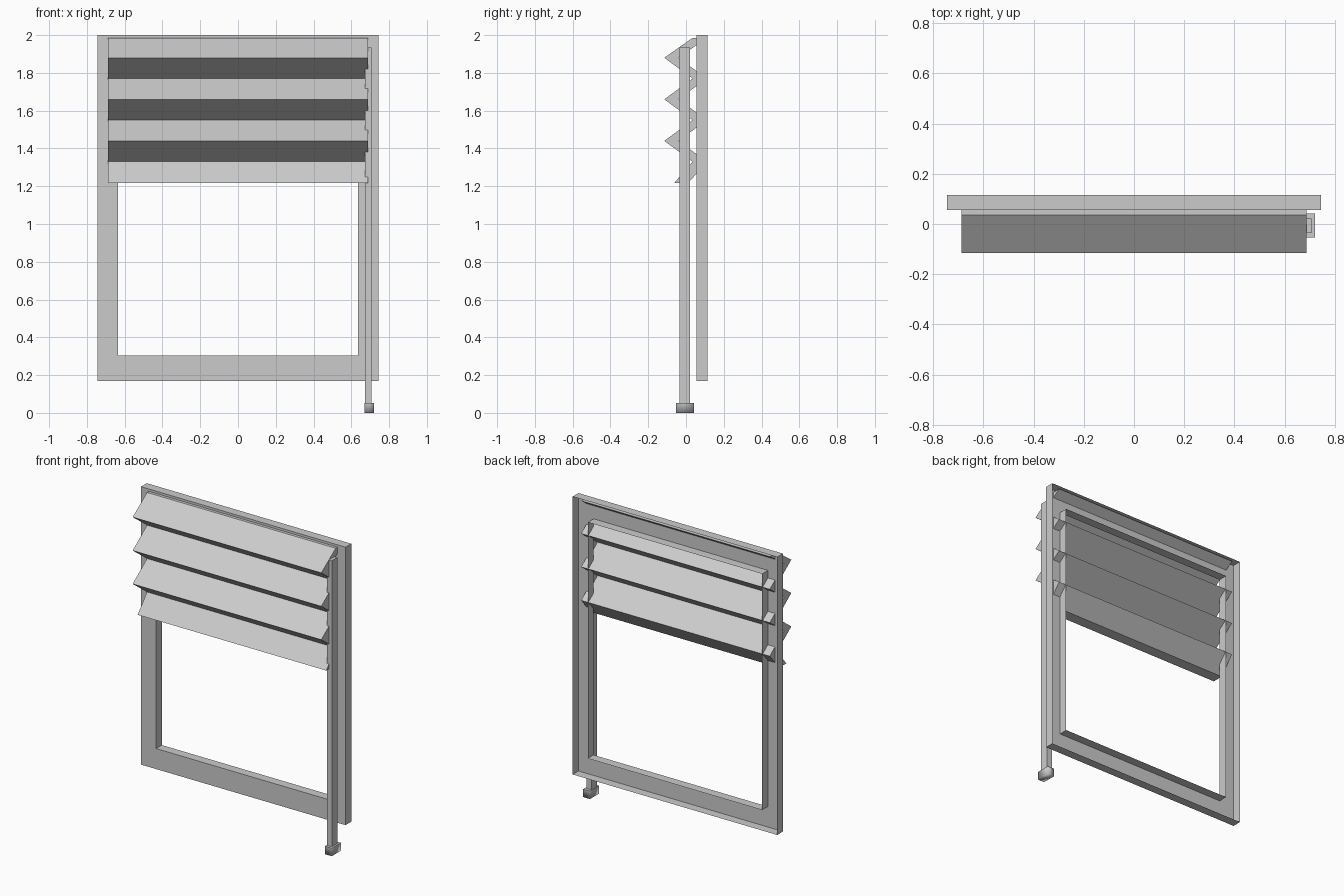
import bpy, bmesh

old = bpy.data.objects.get("Cube")
if old:
    bpy.data.objects.remove(old)

grey = bpy.data.materials.new("plain_grey")
grey.use_nodes = True
colour = (0.6, 0.6, 0.6, 1)
grey.diffuse_color = colour
grey.node_tree.nodes["Principled BSDF"].inputs["Base Color"].default_value = colour


def finish(name, bm):
    mesh = bpy.data.meshes.new(name)
    bm.to_mesh(mesh)
    bm.free()
    mesh.materials.append(grey)
    obj = bpy.data.objects.new(name, mesh)
    bpy.context.collection.objects.link(obj)
    return obj


def box(name, x, y, z):
    bm = bmesh.new()
    bmesh.ops.create_cube(bm, size=1)
    for v in bm.verts:
        v.co = [a + (c + 0.5) * (b - a) for c, (a, b) in zip(v.co, (x, y, z))]
    return finish(name, bm)


# Window frame: a thin front plate with outer and inner walls, open at the back
def window_frame(front, back, outer, inner):
    bm = bmesh.new()

    def ring(rect, y):
        half, low, high = rect
        corners = ((-half, low), (half, low), (half, high), (-half, high))
        return [bm.verts.new((x, y, z)) for x, z in corners]

    def bridge(a, b):
        for i in range(4):
            j = (i + 1) % 4
            bm.faces.new((a[i], a[j], b[j], b[i]))

    rings = [ring(outer, back), ring(outer, front), ring(inner, front), ring(inner, back)]
    for a, b in zip(rings, rings[1:]):
        bridge(a, b)
    return finish("window_frame", bm)


window_frame(0.055, 0.115, (0.745, 0.17, 2.0), (0.635, 0.305, 1.86))

# Pleated blind: a thick zigzag profile extruded across the window
half, thick = 0.687, 0.075
zigzag = [(0.035, 1.985)]
for i in range(3):
    top = 1.88 - 0.22 * i
    zigzag += [(-0.115, top), (0.035, top - 0.11)]
zigzag.append((-0.063, 1.217))
bm = bmesh.new()
ends = []
for x in (-half, half):
    ends.append([[bm.verts.new((x, y + d, z)) for y, z in zigzag] for d in (0, thick)])
(lf, lb), (rf, rb) = ends
for i in range(len(zigzag) - 1):
    for a, b in ((lf, rf), (rb, lb), (lb, lf), (rf, rb)):
        bm.faces.new((a[i], a[i + 1], b[i + 1], b[i]))
for i in (0, -1):
    bm.faces.new((lf[i], rf[i], rb[i], lb[i]))
bmesh.ops.recalc_face_normals(bm, faces=bm.faces)
finish("pleated_blind", bm)

# Control rod and its foot, softly shaded below a crisp top
box("control_rod", (0.672, 0.708), (-0.035, 0.022), (0.04, 1.935))
foot = box("rod_foot", (0.67, 0.72), (-0.053, 0.042), (0, 0.052))
for face in foot.data.polygons:
    face.use_smooth = face.normal.z < 0.5
